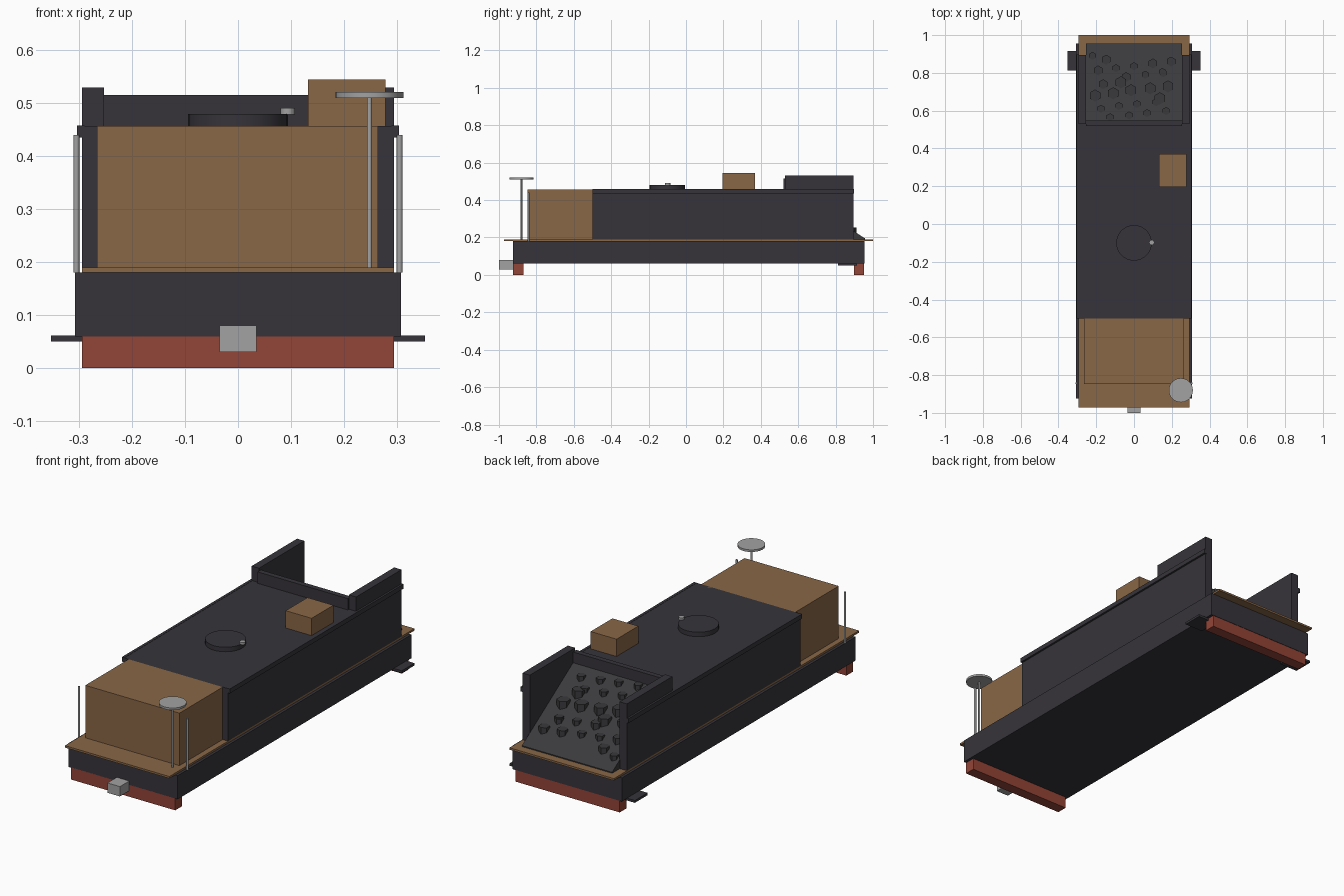
import bpy, bmesh, math

if "Cube" in bpy.data.objects:
    bpy.data.objects.remove(bpy.data.objects["Cube"])


def material(name, rgb):
    m = bpy.data.materials.new(name)
    m.diffuse_color = (*rgb, 1)
    m.use_nodes = True
    m.node_tree.nodes["Principled BSDF"].inputs["Base Color"].default_value = m.diffuse_color
    return m


DARK = material("charcoal paint", (0.037, 0.034, 0.042))
SLOPE = material("dark grey steel", (0.042, 0.042, 0.046))
WOOD = material("brown wood", (0.25, 0.135, 0.063))
RED = material("red beam paint", (0.29, 0.058, 0.038))
GREY = material("grey metal", (0.36, 0.36, 0.36))


def finish(name, bm, mat):
    bmesh.ops.recalc_face_normals(bm, faces=bm.faces)
    me = bpy.data.meshes.new(name)
    bm.to_mesh(me)
    bm.free()
    me.materials.append(mat)
    ob = bpy.data.objects.new(name, me)
    bpy.context.collection.objects.link(ob)
    return ob


def box(name, x, y, z, mat):
    bm = bmesh.new()
    bmesh.ops.create_cube(bm, size=1)
    for v in bm.verts:
        for i, (a, b) in enumerate((x, y, z)):
            v.co[i] = (a + b) / 2 + v.co[i] * (b - a)
    return finish(name, bm, mat)


def cylinder(name, x, y, z, r, mat, sides=24):
    bm = bmesh.new()
    bmesh.ops.create_cone(bm, cap_ends=True, segments=sides, radius1=r, radius2=r, depth=z[1] - z[0])
    bmesh.ops.translate(bm, verts=bm.verts, vec=(x, y, (z[0] + z[1]) / 2))
    ob = finish(name, bm, mat)
    if sides > 8:
        bpy.context.view_layer.objects.active = ob
        ob.select_set(True)
        bpy.ops.object.shade_smooth_by_angle(angle=math.radians(40))
        ob.select_set(False)
    return ob


def pair(name, x, y, z, mat):
    box(name + "_right", x, y, z, mat)
    box(name + "_left", (-x[1], -x[0]), y, z, mat)


# Chassis
box("frame", (-0.308, 0.308), (-0.925, 0.955), (0.06, 0.18), DARK)
box("running_board", (-0.294, 0.294), (-0.972, 1.0), (0.18, 0.19), WOOD)
box("front_beam", (-0.294, 0.294), (-0.925, -0.87), (0, 0.062), RED)
box("rear_beam", (-0.294, 0.294), (0.897, 0.953), (0, 0.062), RED)
box("coupler", (-0.035, 0.035), (-1.0, -0.92), (0.03, 0.08), GREY)
pair("step", (0.25, 0.353), (0.813, 0.915), (0.05, 0.062), DARK)

# Tank and bunker
box("water_tank", (-0.294, 0.294), (-0.5, 0.545), (0.19, 0.457), DARK)
box("front_box", (-0.266, 0.264), (-0.848, -0.49), (0.19, 0.457), WOOD)
pair("bunker_wall", (0.253, 0.294), (0.53, 0.895), (0.19, 0.53), DARK)
pair("tank_rail", (0.29, 0.304), (-0.5, 0.897), (0.435, 0.458), DARK)
box("bunker_crossbar", (-0.254, 0.254), (0.52, 0.547), (0.45, 0.515), DARK)
box("tool_box", (0.132, 0.278), (0.195, 0.37), (0.457, 0.545), WOOD)

# Sloping coal floor as a wedge
Y0, Y1, Z0, Z1 = 0.54, 0.957, 0.465, 0.195
bm = bmesh.new()
ring = [bm.verts.new((-0.254, y, z)) for y, z in ((Y0, 0.19), (Y1, 0.19), (Y1, Z1), (Y0, Z0))]
face = bm.faces.new(ring)
ext = bmesh.ops.extrude_face_region(bm, geom=[face])
moved = [g for g in ext["geom"] if isinstance(g, bmesh.types.BMVert)]
bmesh.ops.translate(bm, verts=moved, vec=(0.508, 0, 0))
finish("coal_slope", bm, SLOPE)

# Coal lumps: (x, y) by size, in hundredths
LUMPS = {
    0.021: [(-22, 89), (-9.5, 82.5), (0, 83.5), (6, 79), (15, 80.5), (15.5, 79.8), (-17.5, 61),
            (-8, 62.5), (1.6, 63.5), (-12.7, 56.5), (-2.6, 57.5), (6.9, 58.7), (17, 59.8), (11.7, 64.5)],
    0.026: [(-14.8, 87), (-19, 81.3), (10, 85), (19.6, 86), (-4.2, 77.8), (-16.4, 74)],
    0.032: [(-6.9, 75), (-1.6, 70.8), (8.5, 71.8), (18, 72.8), (-20.6, 68), (-11, 69.2), (13.7, 66.5)],
}
for r, spots in LUMPS.items():
    for x, y in spots:
        y /= 100
        z = Z0 + (y - Y0) / (Y1 - Y0) * (Z1 - Z0)
        cylinder("coal_lump", x / 100, y, (z - 0.65 * r, z + 0.65 * r), r, SLOPE, 6)

# Filler hatch
cylinder("filler_hatch", 0, -0.1, (0.45, 0.48), 0.094, DARK, 32)
cylinder("hatch_knob", 0.094, -0.098, (0.479, 0.491), 0.014, GREY, 12)

# Handrails and brake wheel
for s in (-1, 1):
    cylinder("handrail", s * 0.305, -0.843, (0.18, 0.44), 0.0055, GREY, 12)
cylinder("brake_post", 0.248, -0.88, (0.185, 0.515), 0.005, GREY, 12)
cylinder("brake_wheel", 0.248, -0.88, (0.51, 0.521), 0.064, GREY, 24)
